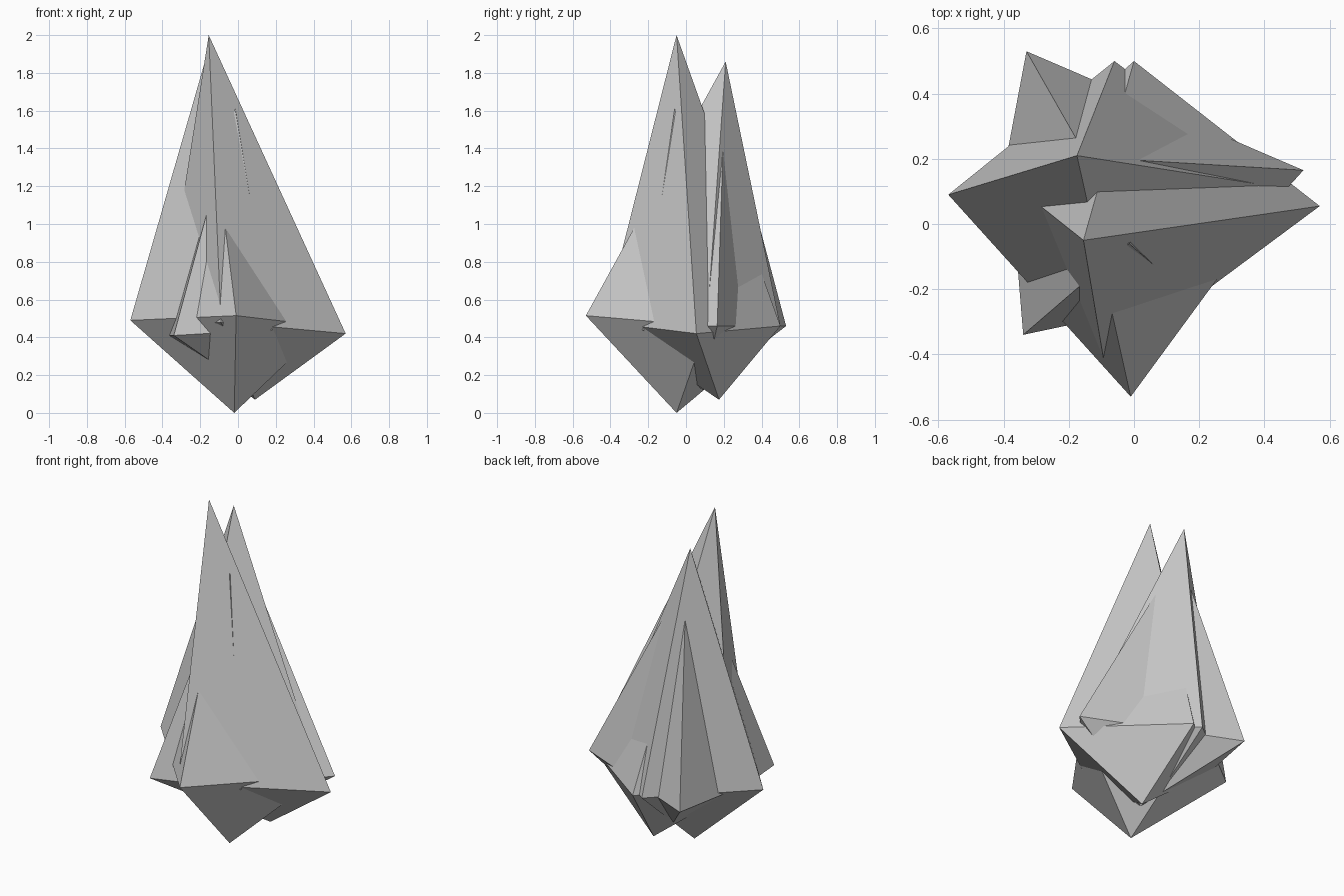
import bpy


def shard(name, top, ring, bottom):
    """Irregular four-sided crystal: long peak above a crooked girdle, short point below."""
    n = len(ring)
    faces = []
    for i in range(n):
        j = (i + 1) % n
        faces += [(i, j, n), (j, i, n + 1)]
    mesh = bpy.data.meshes.new(name)
    mesh.from_pydata(ring + [top, bottom], [], faces)
    mesh.update()
    obj = bpy.data.objects.new(name, mesh)
    bpy.context.collection.objects.link(obj)
    return obj


# Tallest shard, leaning forward (girdle listed right, back, left, front)
shard("tall_shard", (-0.155, -0.05, 2.0),
      [(0.57, 0.055, 0.42), (0.0, 0.50, 0.46), (-0.40, 0.145, 0.45), (-0.09, -0.435, 0.48)],
      (0.09, 0.175, 0.07))

# Wide shard, leaning back and resting on the ground
shard("wide_shard", (-0.175, 0.21, 1.86),
      [(0.46, 0.11, 0.46), (-0.06, 0.50, 0.46), (-0.57, 0.09, 0.49), (-0.01, -0.53, 0.515)],
      (-0.02, -0.05, 0.0))

# Rear shard, showing only its right and back-left corners
shard("rear_shard", (-0.145, 0.205, 1.68),
      [(0.52, 0.165, 0.46), (-0.33, 0.53, 0.46), (-0.43, 0.0, 0.46), (0.1, -0.3, 0.46)],
      (0.03, 0.09, 0.12))

# Small inner shard, breaking out at the front left
shard("small_shard", (-0.015, -0.06, 1.61),
      [(0.25, 0.24, 0.43), (-0.38, 0.15, 0.41), (-0.34, -0.34, 0.41), (0.18, -0.23, 0.44)],
      (-0.01, -0.02, 0.18))
